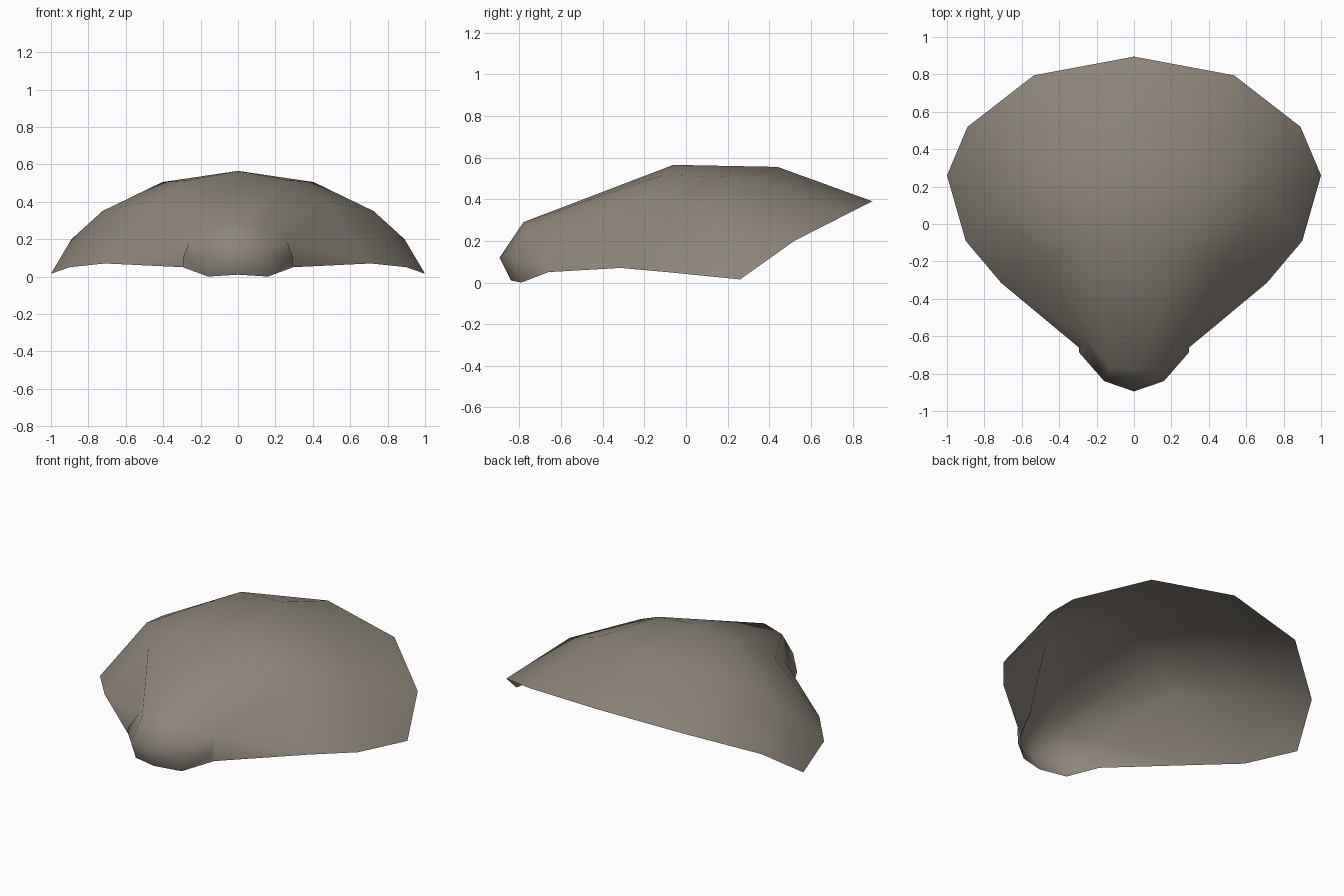
import bpy, bmesh

if "Cube" in bpy.data.objects:
    bpy.data.objects.remove(bpy.data.objects["Cube"])

# Half-shell ribs, each running from the front lip over the crown to the back rim
corner = (.295, -.66, .05)
ribs = [
    # centre line
    [(0, -.84, .01), (0, -.895, .12), (0, -.78, .29), (0, -.06, .565), (0, .44, .555), (0, .895, .39)],
    # side of the snout
    [(.16, -.79, 0), (.16, -.84, .12), (.13, -.77, .26), (.27, -.11, .515), (.405, .29, .505), (.535, .795, .34)],
    # shoulder
    [corner, (.295, -.685, .10), (.26, -.61, .19), (.47, -.22, .405), (.725, .125, .35), (.89, .52, .20)],
    # lower side rim, its front end gathered into one corner
    [corner, corner, corner, (.71, -.315, .07), (.90, -.09, .05), (1, .26, .015)],
]

# Skin the ribs into a single sheet
bm = bmesh.new()
grid = [[bm.verts.new(p) for p in rib] for rib in ribs]
for a, b in zip(grid, grid[1:]):
    for j in range(len(a) - 1):
        bm.faces.new((a[j], b[j], b[j + 1], a[j + 1]))
bmesh.ops.remove_doubles(bm, verts=bm.verts, dist=.001)

# Mirror the other half and weld along the centre
copy = bmesh.ops.duplicate(bm, geom=bm.verts[:] + bm.edges[:] + bm.faces[:])["geom"]
for v in copy:
    if isinstance(v, bmesh.types.BMVert):
        v.co.x = -v.co.x
bmesh.ops.reverse_faces(bm, faces=[f for f in copy if isinstance(f, bmesh.types.BMFace)])
bmesh.ops.remove_doubles(bm, verts=bm.verts, dist=.001)

# Make the outside face up
bmesh.ops.recalc_face_normals(bm, faces=bm.faces)
bm.normal_update()
if sum(f.normal.z * f.calc_area() for f in bm.faces) < 0:
    bmesh.ops.reverse_faces(bm, faces=bm.faces)
for f in bm.faces:
    f.smooth = True

mesh = bpy.data.meshes.new("shell")
bm.to_mesh(mesh)
bm.free()
shell = bpy.data.objects.new("shell", mesh)
bpy.context.collection.objects.link(shell)

# Warm grey stone colour
grey = bpy.data.materials.new("warm_grey")
grey.diffuse_color = (.27, .24, .20, 1)
grey.use_nodes = True
grey.node_tree.nodes["Principled BSDF"].inputs["Base Color"].default_value = grey.diffuse_color
mesh.materials.append(grey)
